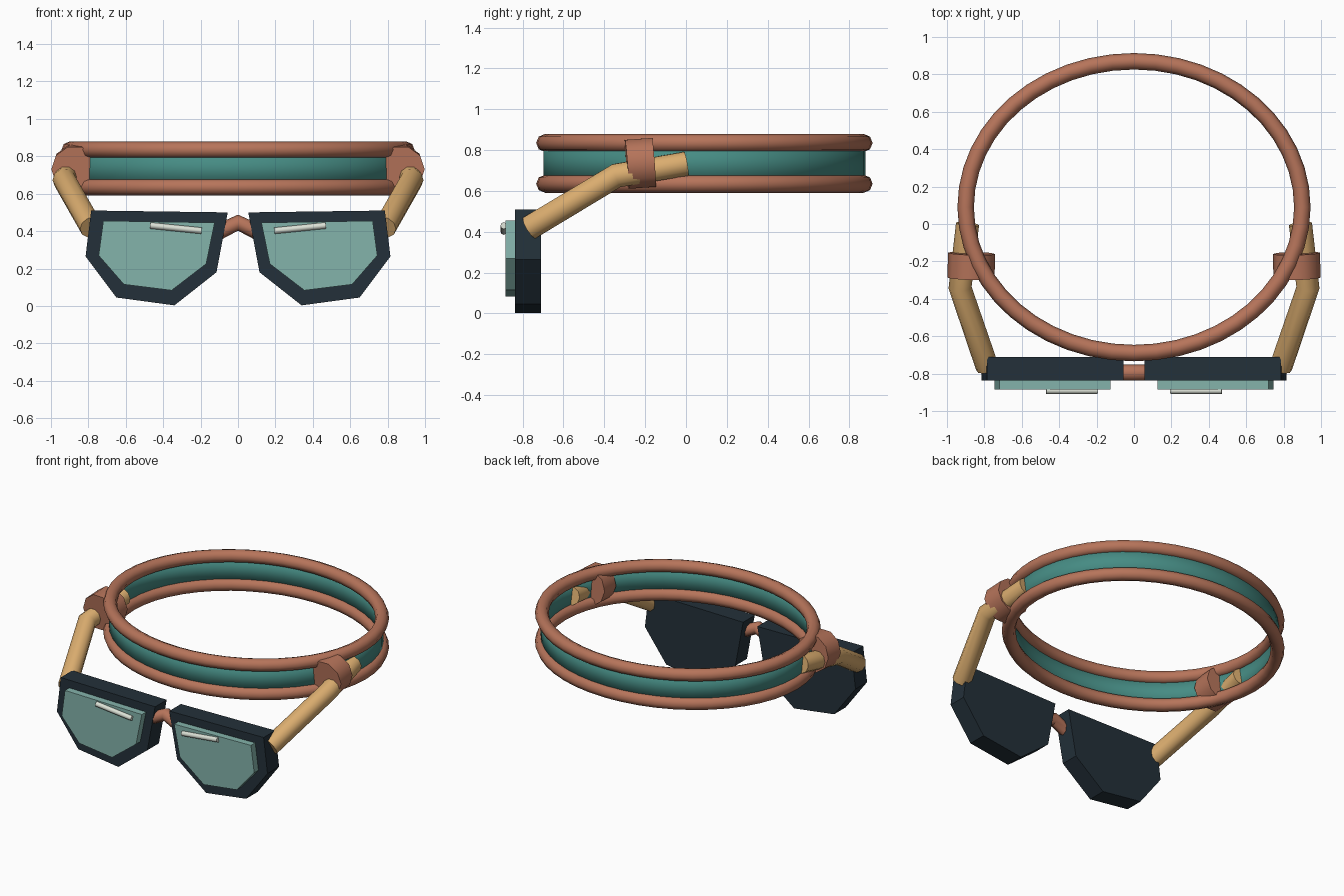
import bpy, math
from mathutils import Vector

cube = bpy.data.objects.get("Cube")
if cube:
    bpy.data.objects.remove(cube, do_unlink=True)


def material(name, rgb):
    m = bpy.data.materials.new(name)
    m.use_nodes = True
    m.diffuse_color = (*rgb, 1)
    m.node_tree.nodes["Principled BSDF"].inputs["Base Color"].default_value = (*rgb, 1)
    return m


copper = material("copper", (0.47, 0.175, 0.103))
tan = material("tan", (0.71, 0.42, 0.16))
navy = material("dark navy", (0.017, 0.03, 0.042))
teal = material("band teal", (0.061, 0.262, 0.231))
glass = material("pale teal glass", (0.231, 0.451, 0.407))
white = material("off white", (0.71, 0.75, 0.67))


def add_object(name, mesh, mat, smooth):
    mesh.materials.clear()
    mesh.materials.append(mat)
    if smooth:
        for p in mesh.polygons:
            p.use_smooth = True
        mesh.set_sharp_from_angle(angle=math.radians(50))
    ob = bpy.data.objects.new(name, mesh)
    bpy.context.scene.collection.objects.link(ob)
    return ob


def tube(name, points, radius, mat, cyclic=False, resolution=2):
    """Round tube swept along a polyline."""
    cu = bpy.data.curves.new(name + " path", "CURVE")
    cu.dimensions = "3D"
    cu.bevel_depth = radius
    cu.bevel_resolution = resolution
    cu.use_fill_caps = not cyclic
    sp = cu.splines.new("POLY")
    sp.points.add(len(points) - 1)
    for p, co in zip(sp.points, points):
        p.co = (*co, 1)
    sp.use_cyclic_u = cyclic
    temp = bpy.data.objects.new("temp", cu)
    bpy.context.scene.collection.objects.link(temp)
    bpy.context.view_layer.update()
    graph = bpy.context.evaluated_depsgraph_get()
    mesh = bpy.data.meshes.new_from_object(temp.evaluated_get(graph))
    bpy.data.objects.remove(temp, do_unlink=True)
    bpy.data.curves.remove(cu)
    return add_object(name, mesh, mat, True)


def plate(name, outline, y_front, y_back, mat):
    """Flat slab from an x-z outline given clockwise."""
    n = len(outline)
    verts = [(x, y, z) for y in (y_front, y_back) for x, z in outline]
    faces = [tuple(range(n)), tuple(reversed(range(n, 2 * n)))]
    faces += [((i + 1) % n, i, n + i, n + (i + 1) % n) for i in range(n)]
    mesh = bpy.data.meshes.new(name)
    mesh.from_pydata(verts, [], faces)
    mesh.update()
    return add_object(name, mesh, mat, False)


# Head band: two copper rims and a teal strip between them
N, RX, RY, CY = 48, 0.9, 0.78, 0.09
LOW, HIGH = 0.635, 0.835


def oval(z):
    angles = [2 * math.pi * i / N for i in range(N)]
    return [(RX * math.cos(a), CY + RY * math.sin(a), z) for a in angles]


tube("lower_rim", oval(LOW), 0.044, copper, True)
tube("upper_rim", oval(HIGH), 0.044, copper, True)
strip = bpy.data.meshes.new("band_strip")
strip.from_pydata(oval(LOW) + oval(HIGH), [],
                  [(i, (i + 1) % N, N + (i + 1) % N, N + i) for i in range(N)])
strip.update()
band = add_object("band_strip", strip, teal, True)
solid = band.modifiers.new("thickness", "SOLIDIFY")
solid.thickness = 0.016
solid.offset = 0

# Outlines of one eyepiece, left side (+x)
FRAME = [(0.055, 0.5), (0.785, 0.51), (0.815, 0.265), (0.65, 0.045),
         (0.34, 0.003), (0.115, 0.18)]
LENS = [(0.125, 0.445), (0.72, 0.455), (0.745, 0.27), (0.61, 0.115),
        (0.355, 0.083), (0.17, 0.225)]

for side, s in (("left", 1), ("right", -1)):
    def mirrored(pts):
        out = [(s * p[0], *p[1:]) for p in pts]
        return out

    def outline(pts):
        # keep the winding so that faces point outwards
        return mirrored(pts)[::-1] if s > 0 else mirrored(pts)

    # Eyepiece with raised lens and highlight bar
    plate(side + "_frame", outline(FRAME), -0.838, -0.71, navy)
    plate(side + "_lens", outline(LENS), -0.885, -0.83, glass)
    tube(side + "_highlight", mirrored([(0.195, -0.892, 0.402), (0.47, -0.892, 0.43)]),
         0.017, white)
    # Bent arm and the collar holding it to the band
    tube(side + "_arm", mirrored([(0.89, 0, 0.733), (0.93, -0.34, 0.675),
                                  (0.785, -0.765, 0.42)]), 0.062, tan, resolution=3)
    tube(side + "_collar", mirrored([(0.868, -0.157, 0.74), (0.872, -0.29, 0.73)]),
         0.126, copper, resolution=3)

# Nose bridge
tube("nose_bridge", [(-0.13, -0.795, 0.382), (0, -0.795, 0.445), (0.13, -0.795, 0.382)],
     0.043, copper)
